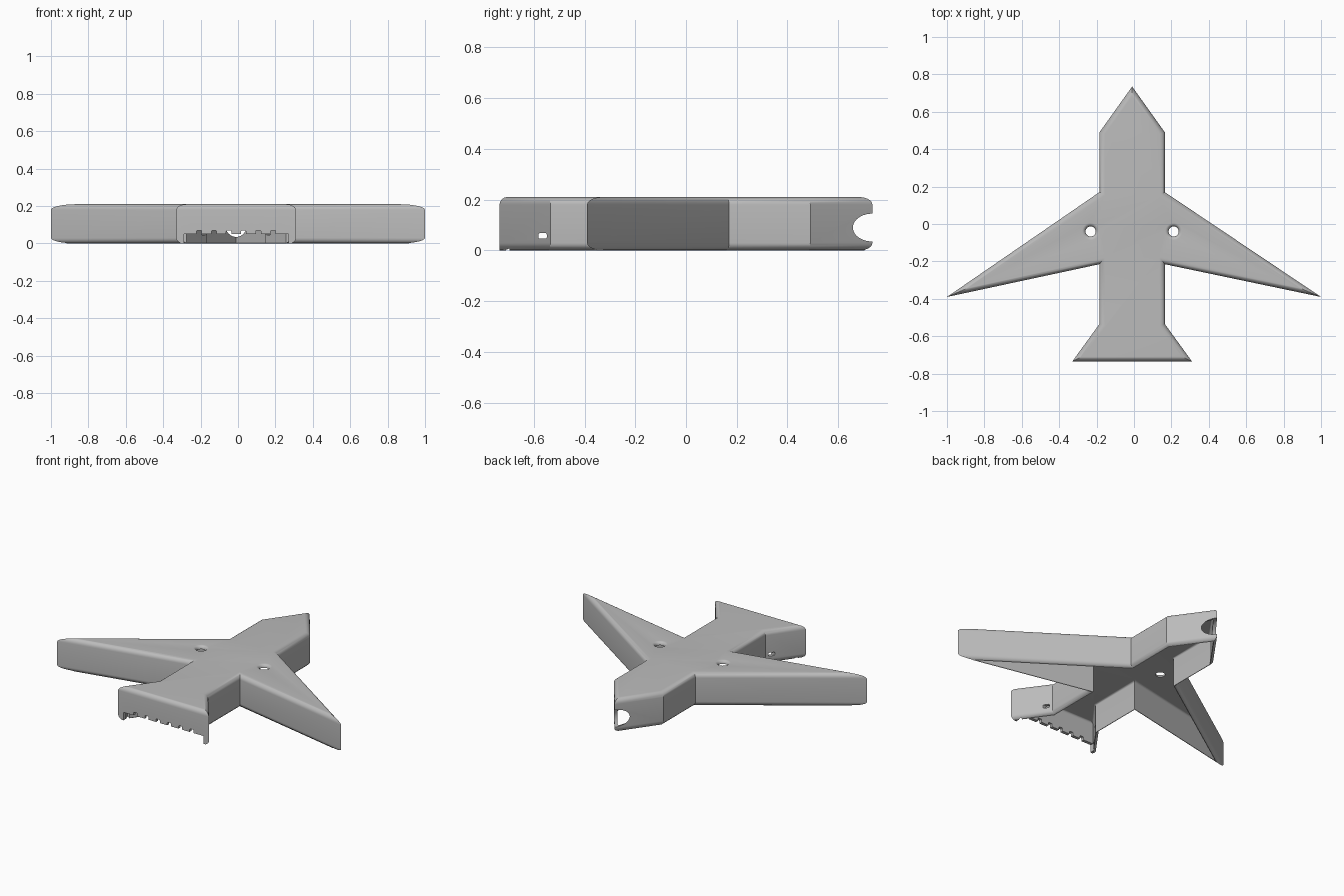
import bpy, bmesh
from math import cos, sin, pi, radians
from mathutils import Vector, Matrix

if "Cube" in bpy.data.objects:
    bpy.data.objects.remove(bpy.data.objects["Cube"])

HEIGHT, WALL, ROUND, STEPS = 0.21, 0.02, 0.03, 7
CENTRE = -0.01  # the body sits slightly off the wing-tip centre

grey = bpy.data.materials.new("plain_grey")
grey.use_nodes = True
grey.diffuse_color = (0.5, 0.5, 0.5, 1)
grey.node_tree.nodes["Principled BSDF"].inputs["Base Color"].default_value = (0.5, 0.5, 0.5, 1)

# Plan outline, counter-clockwise; the first edge is the straight tail end
half = [(0.32, -0.735), (0.175, -0.535), (0.175, -0.215), (1.0, -0.39),
        (0.175, 0.17), (0.175, 0.49)]


def place(x, y):
    return Vector((x if abs(x) > 0.9 else x + CENTRE, y))


outline = ([place(-half[0][0], half[0][1])] + [place(x, y) for x, y in half]
           + [place(0, 0.735)] + [place(-x, y) for x, y in reversed(half[1:])])


def inset(side, tail):
    """Move every edge of the outline inwards, the tail edge by its own amount."""
    n, lines = len(outline), []
    for i in range(n):
        d = (outline[(i + 1) % n] - outline[i]).normalized()
        normal = Vector((-d.y, d.x))
        lines.append((normal, normal.dot(outline[i]) + (side if i else tail)))
    points = []
    for i in range(n):
        (a, p), (b, q) = lines[i - 1], lines[i]
        det = a.x * b.y - a.y * b.x
        points.append(((p * b.y - q * a.y) / det, (a.x * q - b.x * p) / det))
    return points


def quarter(radius, k):
    """Inset and rise along a quarter round, k from 0 to 1."""
    return radius * (1 - cos(k * pi / 2)), radius * (1 - sin(k * pi / 2))


def mesh_object(name, bm):
    bmesh.ops.recalc_face_normals(bm, faces=bm.faces)
    mesh = bpy.data.meshes.new(name)
    bm.to_mesh(mesh)
    bm.free()
    obj = bpy.data.objects.new(name, mesh)
    bpy.context.collection.objects.link(obj)
    mesh.materials.append(grey)
    return obj


def loft(name, rings):
    bm = bmesh.new()
    loops = [[bm.verts.new(p) for p in ring] for ring in rings]
    for low, high in zip(loops, loops[1:]):
        for i in range(len(low)):
            j = (i + 1) % len(low)
            bm.faces.new((low[i], low[j], high[j], high[i]))
    bm.faces.new(loops[0])
    bm.faces.new(loops[-1])
    return mesh_object(name, bm)


# Section of the hollow shell: ceiling, inner wall, rim, outer wall, roof
section = []
INNER = 0.012
for i in range(STEPS + 1):
    inward, drop = quarter(INNER, 1 - i / STEPS)
    section.append((HEIGHT - WALL - drop, WALL + inward, WALL + inward))
section.append((0.002, WALL, WALL))
section.append((0, WALL - 0.002, 0))
for i in range(2, STEPS + 1):
    inward, rise = quarter(ROUND, 1 - i / STEPS)
    if inward < WALL - 0.003:
        section.append((rise, inward, 0))
for i in range(STEPS + 1):
    inward, drop = quarter(ROUND, i / STEPS)
    section.append((HEIGHT - drop, inward, inward))
shell = loft("aircraft_shell", [[(x, y, z) for x, y in inset(s, t)] for z, s, t in section])

cutters = []


def box(name, centre, size, bevel=0.0):
    bm = bmesh.new()
    bmesh.ops.create_cube(bm, size=1)
    bmesh.ops.scale(bm, vec=size, verts=bm.verts)
    if bevel:
        bmesh.ops.bevel(bm, geom=bm.edges[:], offset=bevel, segments=3,
                        profile=0.5, affect='EDGES')
    bmesh.ops.translate(bm, vec=centre, verts=bm.verts)
    cutters.append(mesh_object(name, bm))


def lathe(name, x, y, profile, sides=32):
    rings = [[(x + r * cos(2 * pi * i / sides), y + r * sin(2 * pi * i / sides), z)
              for i in range(sides)] for r, z in profile]
    cutters.append(loft(name, rings))


# Wing holes with softly flared rims
flare = [(0.027, 0.1)]
for i in range(STEPS + 1):
    inward, drop = quarter(0.019, i / STEPS)
    flare.append((0.027 + inward, HEIGHT - drop))
flare.append((0.046, HEIGHT + 0.03))
for side in (-1, 1):
    lathe("wing_hole_cutter", CENTRE + side * 0.222, -0.04, flare)

# Round opening through the nose tip
bm = bmesh.new()
bmesh.ops.create_cone(bm, cap_ends=True, segments=40, radius1=0.055, radius2=0.055, depth=0.3,
                      matrix=Matrix.Translation((CENTRE, 0.75, 0.09)) @ Matrix.Rotation(radians(90), 4, 'X'))
cutters.append(mesh_object("nose_opening_cutter", bm))

# Slots through both tail sides
box("tail_slot_cutter", (CENTRE, -0.565, 0.057), (0.8, 0.032, 0.022), 0.005)

# Notched opening under the tail end
box("tail_gap_cutter", (CENTRE, -0.735, 0), (0.56, 0.08, 0.1))
for i in range(6):
    box("tail_notch_cutter", (CENTRE + (i - 2.5) * 0.079, -0.735, 0.05), (0.027, 0.09, 0.04), 0.006)

# Cut the openings and keep the finished mesh
for cutter in cutters:
    cutter.hide_render = True
    mod = shell.modifiers.new(cutter.name, 'BOOLEAN')
    mod.operation, mod.solver, mod.object = 'DIFFERENCE', 'EXACT', cutter
bpy.context.view_layer.update()
finished = bpy.data.meshes.new_from_object(shell.evaluated_get(bpy.context.evaluated_depsgraph_get()))
shell.modifiers.clear()
shell.data = finished
finished.materials.clear()
finished.materials.append(grey)
for poly in finished.polygons:
    poly.material_index = 0
for cutter in cutters:
    bpy.data.objects.remove(cutter)

bpy.ops.object.select_all(action='DESELECT')
shell.select_set(True)
bpy.context.view_layer.objects.active = shell
bpy.ops.object.shade_smooth_by_angle(angle=radians(30))
